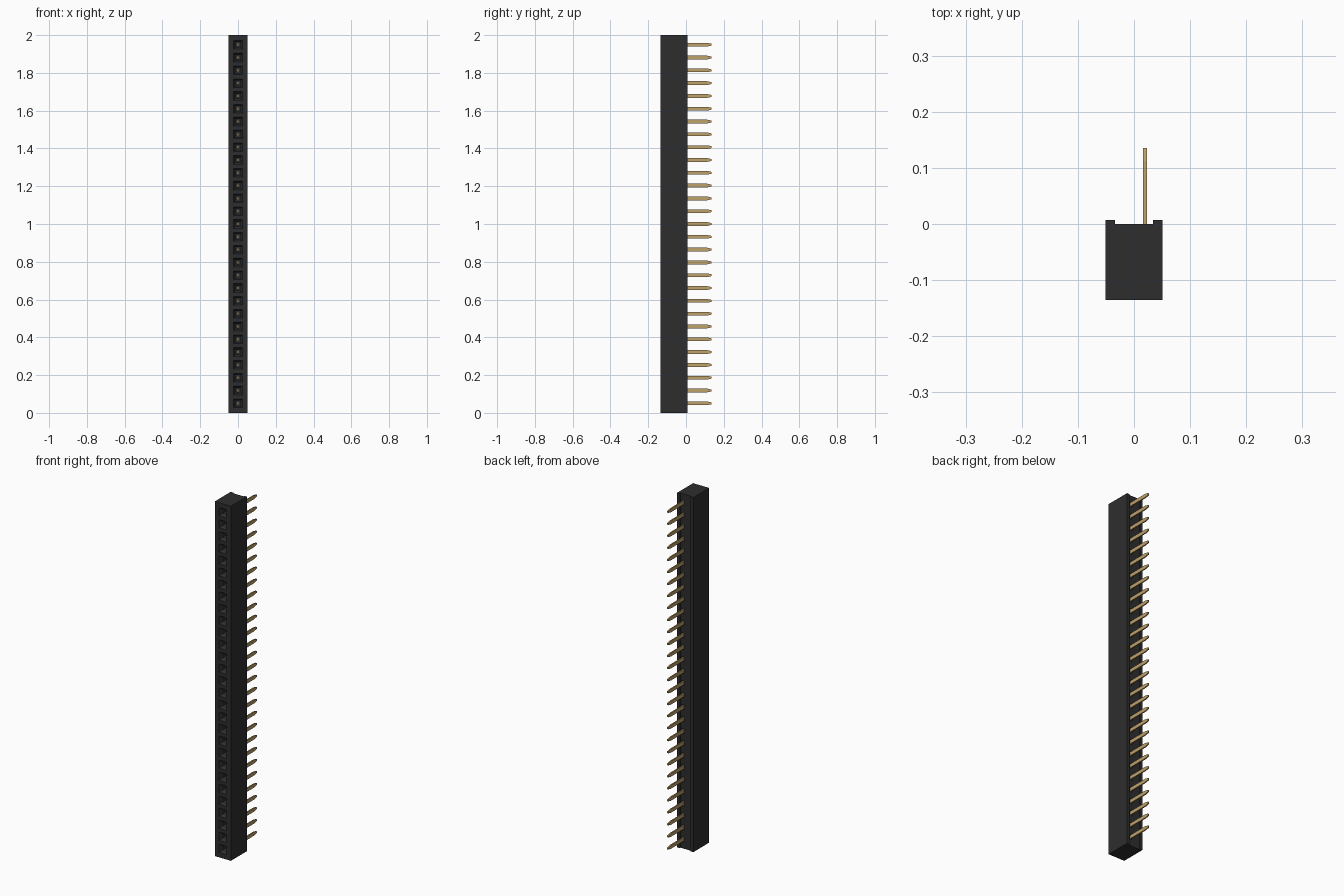
import bpy
import bmesh

if "Cube" in bpy.data.objects:
    bpy.data.objects.remove(bpy.data.objects["Cube"], do_unlink=True)

COUNT = 29
PITCH = 0.0678
CENTRES = [1 + (i - (COUNT - 1) / 2) * PITCH for i in range(COUNT)]
FRONT, BACK, FLOOR = -0.135, 0.007, 0.0


def material(name, rgb):
    m = bpy.data.materials.new(name)
    m.use_nodes = True
    m.diffuse_color = (*rgb, 1)
    bsdf = m.node_tree.nodes["Principled BSDF"]
    bsdf.inputs["Base Color"].default_value = (*rgb, 1)
    bsdf.inputs["Roughness"].default_value = 0.6
    return m


def finish(bm, name, mat):
    bmesh.ops.recalc_face_normals(bm, faces=bm.faces[:])
    mesh = bpy.data.meshes.new(name)
    bm.to_mesh(mesh)
    bm.free()
    mesh.materials.append(mat)
    obj = bpy.data.objects.new(name, mesh)
    bpy.context.collection.objects.link(obj)
    return obj


def recess(bm, face, cx, cz, steps):
    """Nested rectangles (half width, half height, y) stepping into a face."""
    for hw, hh, y in steps:
        bmesh.ops.inset_individual(bm, faces=[face], thickness=0.001)
        mid = face.calc_center_median()
        for v in face.verts:
            v.co = (cx + (hw if v.co.x > mid.x else -hw), y,
                    cz + (hh if v.co.z > mid.z else -hh))


black = material("black plastic", (0.027, 0.027, 0.027))
gold = material("gold metal", (0.52, 0.36, 0.15))

# Housing: grooved profile swept upwards, one row of faces per socket
profile = [(-0.0505, FRONT), (0.0505, FRONT), (0.0505, BACK), (0.034, BACK),
           (0.034, FLOOR), (-0.034, FLOOR), (-0.034, BACK), (-0.0505, BACK)]
levels = [0] + [CENTRES[0] + (i - 0.5) * PITCH for i in range(COUNT + 1)] + [2]
bm = bmesh.new()
rings = [[bm.verts.new((x, y, z)) for x, y in profile] for z in levels]
bm.faces.new(rings[0][::-1])
bm.faces.new(rings[-1])
fronts, floors = [], []
for lo, hi in zip(rings, rings[1:]):
    for i in range(8):
        j = (i + 1) % 8
        f = bm.faces.new((lo[i], lo[j], hi[j], hi[i]))
        if i == 0:
            fronts.append(f)
        elif i == 4:
            floors.append(f)
bm.normal_update()

# Funnelled sockets in front, narrow pin slots in the rear groove
for z, f, b in zip(CENTRES, fronts[1:-1], floors[1:-1]):
    recess(bm, f, 0, z, [(0.023, 0.023, FRONT), (0.014, 0.014, FRONT + 0.014),
                         (0.014, 0.014, -0.045)])
    recess(bm, b, 0.0195, z, [(0.006, 0.014, FLOOR), (0.006, 0.014, -0.02)])
finish(bm, "housing", black)


# Pins: flat blades with tapered tips
def blade(bm, x, half, outline, z):
    a = [bm.verts.new((x - half, y, z + dz)) for y, dz in outline]
    b = [bm.verts.new((x + half, y, z + dz)) for y, dz in outline]
    n = len(outline)
    bm.faces.new(a)
    bm.faces.new(b[::-1])
    for i in range(n):
        j = (i + 1) % n
        bm.faces.new((a[i], b[i], b[j], a[j]))


pin = [(-0.03, -0.01), (0.112, -0.01), (0.135, -0.005),
       (0.135, 0.005), (0.112, 0.01), (-0.03, 0.01)]
contact = [(-0.09, -0.008), (-0.04, -0.01), (-0.04, 0.01), (-0.09, 0.008)]
for name, x, half, outline in (("pins", 0.0195, 0.0033, pin),
                               ("socket_contacts", 0, 0.004, contact)):
    bm = bmesh.new()
    for z in CENTRES:
        blade(bm, x, half, outline, z)
    finish(bm, name, gold)
